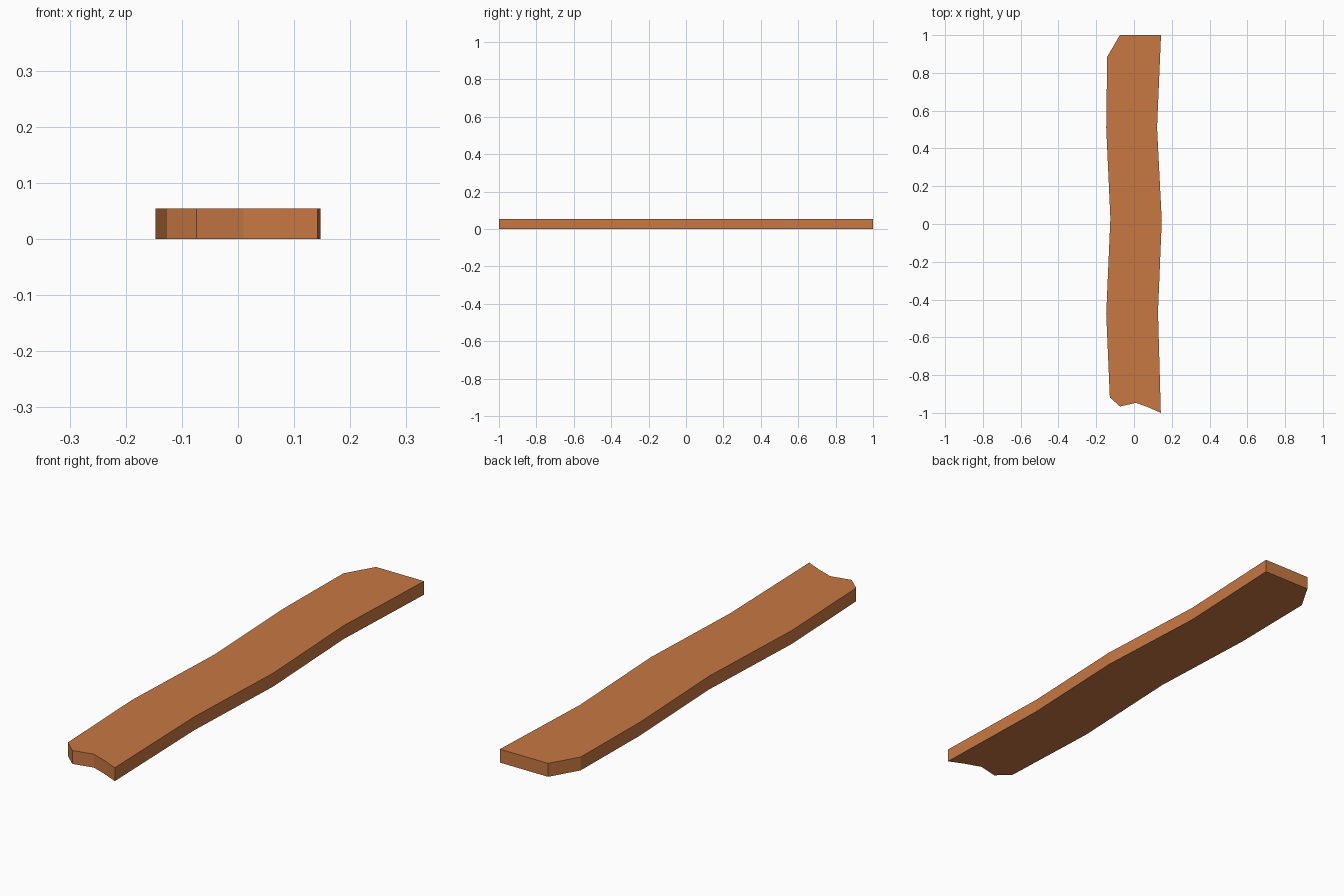
import bpy, bmesh

if "Cube" in bpy.data.objects:
    bpy.data.objects.remove(bpy.data.objects["Cube"])

THICKNESS = 0.055

# Plank outline seen from above, counter-clockwise
broken_end = [(-0.128, -0.918), (-0.074, -0.966), (0.01, -0.947),
              (0.075, -0.97), (0.142, -1.0)]
right_edge = [(0.127, -0.465), (0.147, 0.018), (0.122, 0.51)]
clipped_end = [(0.143, 1.0), (-0.075, 1.0), (-0.142, 0.885)]
left_edge = [(-0.147, 0.51), (-0.125, 0.03), (-0.147, -0.475)]
outline = broken_end + right_edge + clipped_end + left_edge

# Fill the outline and extrude it upwards
bm = bmesh.new()
base = bm.faces.new([bm.verts.new((x, y, 0)) for x, y in outline])
top = bmesh.ops.extrude_face_region(bm, geom=[base], use_keep_orig=True)
bmesh.ops.translate(bm, vec=(0, 0, THICKNESS),
                    verts=[g for g in top["geom"] if isinstance(g, bmesh.types.BMVert)])
bmesh.ops.recalc_face_normals(bm, faces=bm.faces)
mesh = bpy.data.meshes.new("plank")
bm.to_mesh(mesh)
bm.free()

plank = bpy.data.objects.new("plank", mesh)
bpy.context.collection.objects.link(plank)

# Orange-brown wood
wood = bpy.data.materials.new("wood")
wood.diffuse_color = (0.58, 0.19, 0.055, 1)
wood.use_nodes = True
wood.node_tree.nodes["Principled BSDF"].inputs["Base Color"].default_value = wood.diffuse_color
mesh.materials.append(wood)
